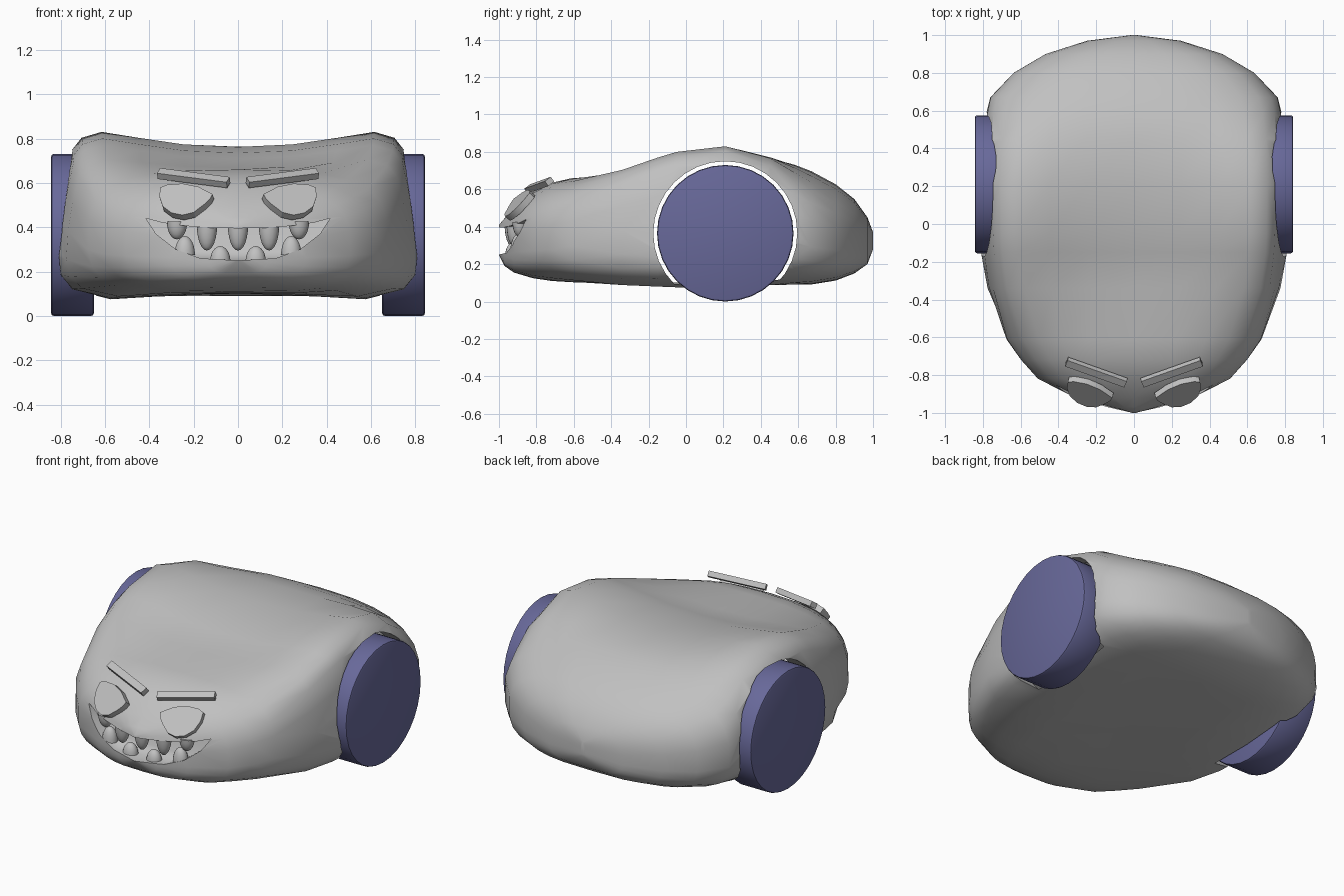
import bpy, bmesh, math
from mathutils import Vector, Matrix

if "Cube" in bpy.data.objects:
    bpy.data.objects.remove(bpy.data.objects["Cube"])


def material(name, rgb):
    m = bpy.data.materials.new(name)
    m.diffuse_color = (*rgb, 1)
    m.use_nodes = True
    m.node_tree.nodes["Principled BSDF"].inputs["Base Color"].default_value = m.diffuse_color
    return m


GREY = material("grey", (0.53, 0.53, 0.53))
PURPLE = material("slate purple", (0.138, 0.14, 0.322))


def make(name, bm, mat, angle=40):
    bmesh.ops.recalc_face_normals(bm, faces=bm.faces)
    me = bpy.data.meshes.new(name)
    bm.to_mesh(me)
    bm.free()
    ob = bpy.data.objects.new(name, me)
    bpy.context.collection.objects.link(ob)
    me.materials.append(mat)
    smooth(ob, angle)
    return ob


def smooth(ob, angle=40):
    bpy.ops.object.select_all(action='DESELECT')
    ob.select_set(True)
    bpy.context.view_layer.objects.active = ob
    bpy.ops.object.shade_smooth_by_angle(angle=math.radians(angle))


def loft(bm, rings):
    vs = [[bm.verts.new(p) for p in r] for r in rings]
    for a, b in zip(vs, vs[1:]):
        for i in range(len(a)):
            j = (i + 1) % len(a)
            bm.faces.new((a[i], a[j], b[j], b[i]))
    bm.faces.new(vs[0])
    bm.faces.new(vs[-1][::-1])


def cut(ob, cutter):
    cutter.hide_render = True
    mod = ob.modifiers.new("cut", 'BOOLEAN')
    mod.operation, mod.solver, mod.object = 'DIFFERENCE', 'EXACT', cutter
    bpy.context.view_layer.objects.active = ob
    bpy.ops.object.modifier_apply(modifier=mod.name)
    bpy.data.objects.remove(cutter)


def x_cylinder(r, x0, x1, seg, bevel=0):
    bm = bmesh.new()
    mat = Matrix.Translation(((x0 + x1) / 2, WY, WZ)) @ Matrix.Rotation(math.pi / 2, 4, 'Y')
    bmesh.ops.create_cone(bm, cap_ends=True, segments=seg, radius1=r, radius2=r,
                          depth=abs(x1 - x0), matrix=mat)
    if bevel:
        rims = [e for e in bm.edges if any(len(f.verts) > 4 for f in e.link_faces)]
        bmesh.ops.bevel(bm, geom=rims, offset=bevel, segments=2, affect='EDGES', profile=0.5)
    return bm


WY, WZ = 0.21, 0.365

# Body: lofted along y; stations are (y, half width, bottom, top)
STATIONS = [(-1, .015, .25, .41), (-.97, .14, .19, .445), (-.92, .31, .155, .497),
            (-.82, .51, .125, .585), (-.72, .60, .11, .635), (-.61, .68, .1, .668),
            (-.34, .78, .085, .715), (-.15, .81, .08, .77), (-.05, .815, .076, .8),
            (.21, .82, .075, .83), (.45, .81, .078, .8), (.58, .79, .085, .745),
            (.67, .765, .09, .70), (.8, .64, .112, .627), (.9, .47, .15, .548),
            (.97, .25, .2, .45), (1, .015, .28, .37)]
# Normalised right half of the middle section, top to bottom
HALF = [(0, .91), (.3, .925), (.55, .965), (.75, 1), (.86, .965), (.915, .89), (.95, .7),
        (.98, .5), (1, .28), (.985, .15), (.92, .06), (.7, 0), (.4, .02), (0, .035)]
rings = []
for y, w, zb, zt in STATIONS:
    t = min(max((abs(y) - .2) / .55, 0), 1)
    t = t * t * (3 - 2 * t)
    half = []
    for i, (u, v) in enumerate(HALF):
        a = math.pi / 2 - math.pi * i / (len(HALF) - 1)
        c, s = max(math.cos(a), 0), math.sin(a)
        # rounded above, boxier below
        k = .75 if s > 0 else .58
        eu = c ** k if 0 < i < len(HALF) - 1 else 0
        ev = .45 + (.55 if s > 0 else .45) * math.copysign(abs(s) ** k, s)
        half.append((w * (u + (eu - u) * t), zb + (zt - zb) * (v + (ev - v) * t)))
    ring = half + [(-x, z) for x, z in half[-2:0:-1]]
    rings.append([(x, y, z) for x, z in ring])
bm = bmesh.new()
loft(bm, rings)
body = make("body", bm, GREY)

# Wheel wells, open to the inside of the shell
for s in (1, -1):
    cut(body, make("well_cutter", x_cylinder(.385, s * .64, s * 1.2, 32), GREY))

# Grinning mouth recess with a curved floor
side = [(0, .395), (.12, .397), (.23, .405), (.34, .42), (.415, .44),
        (.37, .37), (.28, .3), (.17, .26), (0, .25)]
outline = side + [(-x, z) for x, z in side[-2:0:-1]]
bm = bmesh.new()
front = [bm.verts.new((x, -1.2, z)) for x, z in outline]
back = [bm.verts.new((x, -.9 + .5 * x * x, z)) for x, z in outline]
for i in range(len(outline)):
    j = (i + 1) % len(outline)
    bm.faces.new((front[i], front[j], back[j], back[i]))
caps = [bm.faces.new(front), bm.faces.new(back[::-1])]
bmesh.ops.triangulate(bm, faces=caps)
cut(body, make("mouth_cutter", bm, GREY))

# Remove the inner walls of the wheel wells
bm = bmesh.new()
bm.from_mesh(body.data)
caps = [f for f in bm.faces if abs(f.normal.x) > .99
        and all(abs(abs(v.co.x) - .64) < .002 for v in f.verts)]
bmesh.ops.delete(bm, geom=caps, context='FACES')
bm.to_mesh(body.data)
bm.free()
smooth(body, 45)


# Teeth: half ellipsoids, pointing down or up
def tooth(name, x, z, height, sign):
    bm = bmesh.new()
    bmesh.ops.create_uvsphere(bm, u_segments=16, v_segments=12, radius=1)
    bmesh.ops.bisect_plane(bm, geom=bm.verts[:] + bm.edges[:] + bm.faces[:],
                           plane_co=(0, 0, 0), plane_no=(0, 0, -sign), clear_outer=True)
    bmesh.ops.holes_fill(bm, edges=[e for e in bm.edges if e.is_boundary])
    bmesh.ops.scale(bm, vec=(.046, .04, height), verts=bm.verts)
    bmesh.ops.translate(bm, vec=(x, -.93 + .55 * x * x, z), verts=bm.verts)
    make(name, bm, GREY)


for x, z, h in ((0, .41, .115), (.14, .41, .115), (.275, .425, .08)):
    for s in ((1, -1) if x else (1,)):
        tooth("upper_tooth", s * x, z, h, -1)
for x, z, h in ((.08, .245, .07), (.24, .275, .085)):
    for s in (1, -1):
        tooth("lower_tooth", s * x, z, h, 1)

EYE = [(.115, .55), (.18, .583), (.25, .597), (.32, .592), (.35, .58), (.355, .54),
       (.34, .495), (.3, .465), (.25, .455), (.2, .467), (.15, .505), (.125, .53)]
for s in (1, -1):
    # Eye: scowling plate leaning back and turned slightly outwards
    bm = bmesh.new()
    face = [Vector((s * x, -.975 + .85 * (z - .45) + .25 * (x - .24), z)) for x, z in EYE]
    inward = Vector((-s * .25, 1, -.85)).normalized() * .036
    loft(bm, [face, [p + inward for p in face]])
    make("eye", bm, GREY, 30)

    # Brow: slanted bar
    bm = bmesh.new()
    bmesh.ops.create_cube(bm, size=1)
    a = Vector((s * .31, .11, .04)).normalized()
    up = Vector((0, -.6, .8))
    up = (up - a * up.dot(a)).normalized()
    across = up.cross(a)
    m = Matrix((a * .335, across * .042, up * .032)).transposed().to_4x4()
    bm.transform(Matrix.Translation((s * .2, -.785, .622)) @ m)
    make("brow", bm, GREY, 30)

    # Wheel
    make("wheel", x_cylinder(.365, s * .65, s * .843, 32, .012), PURPLE, 30)
